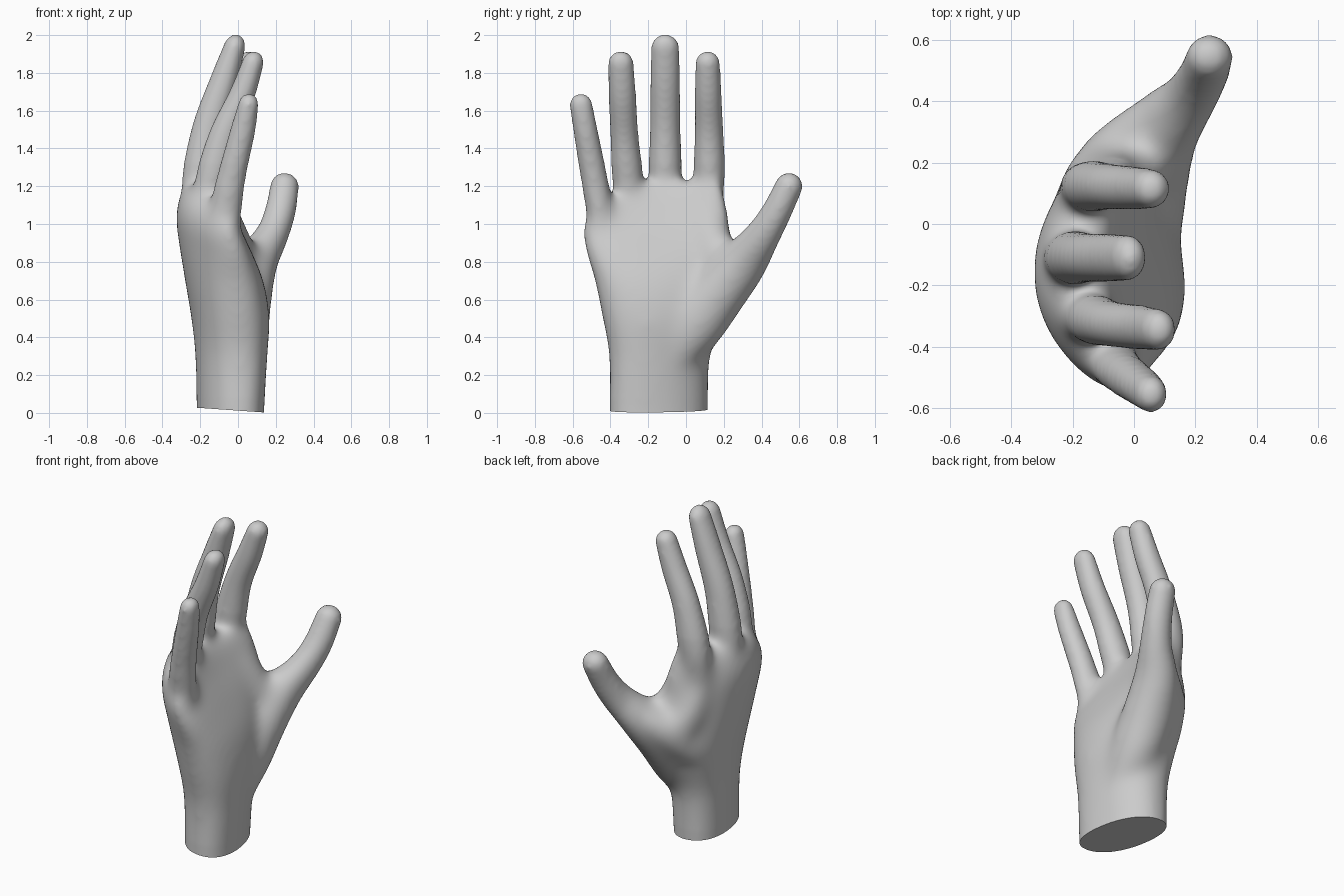
import bpy, bmesh, math
from mathutils import Vector

if "Cube" in bpy.data.objects:
    bpy.data.objects.remove(bpy.data.objects["Cube"])

SIDES = 32
bm = bmesh.new()


def spline(rows, steps=8):
    """Catmull-Rom interpolation through rows of numbers."""
    out = []
    for i in range(len(rows) - 1):
        a, b = rows[max(i - 1, 0)], rows[i]
        c, d = rows[i + 1], rows[min(i + 2, len(rows) - 1)]
        for s in range(steps):
            t = s / steps
            out.append([0.5 * (2 * q + (r - p) * t + (2 * p - 5 * q + 4 * r - w) * t * t
                               + (3 * q - p - 3 * r + w) * t ** 3)
                        for p, q, r, w in zip(a, b, c, d)])
    out.append(list(rows[-1]))
    return out


def loft(rings):
    """Skin a list of point rings and cap both ends."""
    loops = [[bm.verts.new(p) for p in ring] for ring in rings]
    for a, b in zip(loops, loops[1:]):
        for i in range(SIDES):
            j = (i + 1) % SIDES
            bm.faces.new((a[i], a[j], b[j], b[i]))
    bm.faces.new(loops[0][::-1])
    bm.faces.new(loops[-1])


def digit(points):
    """Round-tipped tube through (x, y, z, side radius, thickness radius)."""
    rows = spline(points)
    rings = []

    def ring(centre, d, rs, rt):
        side = Vector((0, 1, 0))
        side = (side - d * d.dot(side)).normalized()
        up = d.cross(side)
        rings.append([centre + side * rs * math.cos(a) + up * rt * math.sin(a)
                      for a in (2 * math.pi * k / SIDES for k in range(SIDES))])

    for i, row in enumerate(rows):
        d = (Vector(rows[min(i + 1, len(rows) - 1)][:3])
             - Vector(rows[max(i - 1, 0)][:3])).normalized()
        ring(Vector(row[:3]), d, row[3], row[4])
    for k in range(1, 8):
        a = k * math.pi / 2 / 7.3
        ring(Vector(row[:3]) + d * row[3] * math.sin(a), d,
             row[3] * math.cos(a), row[4] * math.cos(a))
    loft(rings)


def ramp(v, lo, hi):
    return min(1, max(0, (v - lo) / (hi - lo)))


# Wrist and palm: z, y min, y max, centre x, half thickness, cupping, skew
palm = [(-0.25, -0.405, 0.115, -0.04, 0.17, 0.0, -0.045),
        (0.0, -0.405, 0.115, -0.04, 0.17, 0.0, -0.045),
        (0.3, -0.41, 0.13, -0.035, 0.185, 0.0, -0.045),
        (0.5, -0.445, 0.19, -0.04, 0.203, 0.0, -0.04),
        (0.7, -0.485, 0.22, -0.075, 0.205, 0.03, -0.03),
        (0.9, -0.527, 0.235, -0.135, 0.18, 0.10, -0.015),
        (1.05, -0.55, 0.23, -0.18, 0.152, 0.14, 0.0),
        (1.17, -0.548, 0.20, -0.19, 0.11, 0.14, 0.0),
        (1.225, -0.52, 0.17, -0.18, 0.055, 0.13, 0.0)]
rings = []
for z, y0, y1, cx, hx, cup, skew in spline(palm):
    ring = []
    for k in range(SIDES):
        a = 2 * math.pi * k / SIDES
        c, s = math.cos(a), math.sin(a)
        t = math.copysign(abs(c) ** 0.9, c)
        x = cx + hx * math.copysign(abs(s) ** 0.9, s) + cup * t * t + skew * t
        # the top edge drops towards the little finger
        drop = 0.17 * max(0, -t) ** 2 * max(0, z - 0.7) / 0.47
        ring.append((x, (y0 + y1) / 2 + (y1 - y0) / 2 * t, z - drop))
    rings.append(ring)
loft(rings)

# Fingers
digit([(-0.16, 0.10, 0.95, 0.06, 0.08), (-0.15, 0.122, 1.2, 0.085, 0.098),
       (-0.09, 0.122, 1.48, 0.076, 0.082), (0.0, 0.117, 1.7, 0.071, 0.073),
       (0.055, 0.115, 1.852, 0.065, 0.062)])
digit([(-0.22, -0.11, 0.95, 0.06, 0.08), (-0.205, -0.11, 1.2, 0.088, 0.098),
       (-0.158, -0.11, 1.5, 0.081, 0.087), (-0.075, -0.11, 1.76, 0.079, 0.073),
       (-0.02, -0.11, 1.932, 0.075, 0.058)])
digit([(-0.18, -0.28, 0.92, 0.06, 0.08), (-0.15, -0.302, 1.17, 0.085, 0.092),
       (-0.08, -0.325, 1.45, 0.075, 0.081), (0.02, -0.337, 1.68, 0.073, 0.069),
       (0.078, -0.345, 1.85, 0.068, 0.058)])
digit([(-0.09, -0.41, 0.78, 0.05, 0.08), (-0.06, -0.462, 1.1, 0.077, 0.092),
       (-0.022, -0.497, 1.3, 0.070, 0.074), (0.027, -0.533, 1.5, 0.064, 0.066),
       (0.055, -0.556, 1.632, 0.061, 0.054)])

# Thumb with its fleshy base
digit([(0.02, -0.08, 0.27, 0.10, 0.11), (0.025, 0.03, 0.44, 0.155, 0.14),
       (0.035, 0.16, 0.62, 0.155, 0.15), (0.09, 0.295, 0.79, 0.135, 0.125),
       (0.175, 0.395, 0.93, 0.10, 0.093), (0.222, 0.475, 1.06, 0.082, 0.082),
       (0.247, 0.545, 1.20, 0.073, 0.076)])
# Web of skin between thumb and forefinger
digit([(-0.12, 0.0, 0.45, 0.10, 0.10), (-0.11, 0.10, 0.60, 0.125, 0.12),
       (-0.055, 0.22, 0.72, 0.115, 0.105), (0.05, 0.31, 0.80, 0.10, 0.10)])
digit([(-0.16, 0.09, 1.03, 0.09, 0.09), (-0.125, 0.14, 0.86, 0.11, 0.11),
       (-0.07, 0.20, 0.72, 0.12, 0.11)])
# Pad below the forefinger running to the web
digit([(-0.07, 0.10, 1.06, 0.09, 0.075), (-0.02, 0.14, 0.92, 0.10, 0.09),
       (0.04, 0.20, 0.78, 0.11, 0.09)])

bmesh.ops.recalc_face_normals(bm, faces=bm.faces)
mesh = bpy.data.meshes.new("hand")
bm.to_mesh(mesh)
bm.free()
hand = bpy.data.objects.new("hand", mesh)
bpy.context.collection.objects.link(hand)


def bake():
    graph = bpy.context.evaluated_depsgraph_get()
    hand.data = bpy.data.meshes.new_from_object(hand.evaluated_get(graph))
    hand.modifiers.clear()


def soften(iterations, group=""):
    mod = hand.modifiers.new("soften", 'SMOOTH')
    mod.factor = 0.5
    mod.iterations = iterations
    mod.vertex_group = group


# Fuse all parts into one skin
remesh = hand.modifiers.new("fuse", 'REMESH')
remesh.mode = 'VOXEL'
remesh.voxel_size = 0.014
soften(12)
bake()

# Blend the joins of the palm further, leaving fingers and wrist crisp
group = hand.vertex_groups.new(name="palm_blend")
for v in hand.data.vertices:
    x, y, z = v.co
    w = (1 - ramp(z, 1.12, 1.32)) * (1 - ramp(y, 0.32, 0.48)) * ramp(z, 0.08, 0.3)
    group.add([v.index], w, 'REPLACE')
soften(100, "palm_blend")
bake()
hand.vertex_groups.clear()
skin = hand.data

# Cut the wrist flat with a slight tilt
bm = bmesh.new()
bm.from_mesh(skin)
normal = Vector((-0.07, 0, -1)).normalized()
cut = bmesh.ops.bisect_plane(bm, geom=bm.verts[:] + bm.edges[:] + bm.faces[:],
                             plane_co=(0.13, 0, 0.003), plane_no=normal, clear_outer=True)
edges = [e for e in cut['geom_cut'] if isinstance(e, bmesh.types.BMEdge)]
bmesh.ops.contextual_create(bm, geom=edges)
bmesh.ops.recalc_face_normals(bm, faces=bm.faces)
bm.to_mesh(skin)
bm.free()

# Single grey skin colour
grey = bpy.data.materials.new("light_grey")
grey.diffuse_color = (0.6, 0.6, 0.6, 1)
grey.use_nodes = True
grey.node_tree.nodes["Principled BSDF"].inputs["Base Color"].default_value = grey.diffuse_color
skin.materials.clear()
skin.materials.append(grey)
bpy.context.view_layer.objects.active = hand
hand.select_set(True)
bpy.ops.object.shade_smooth_by_angle(angle=math.radians(40))
